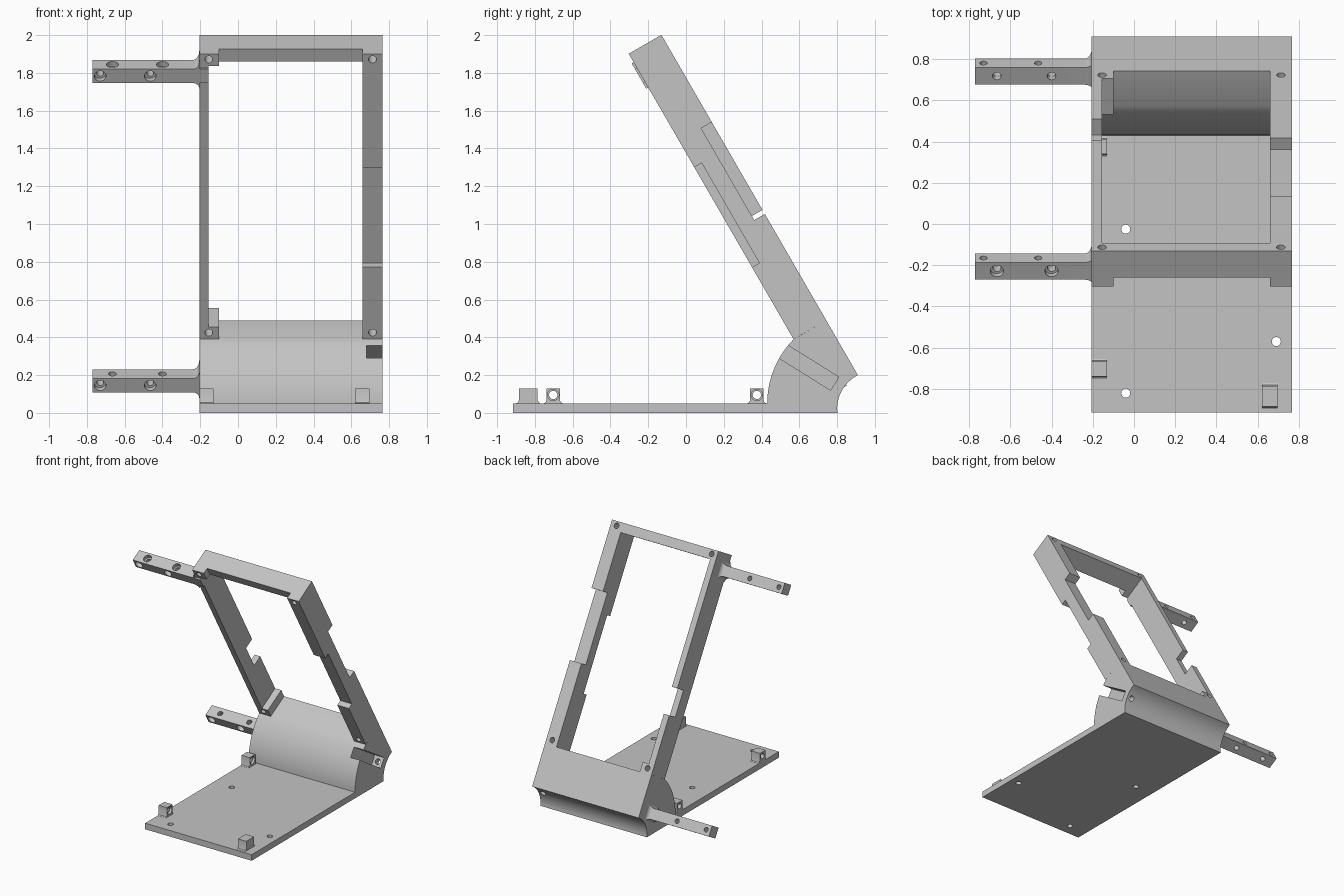
import bpy, bmesh
from math import sin, cos, pi, radians, atan2, hypot
from mathutils import Vector

cube = bpy.data.objects.get("Cube")
if cube:
    bpy.data.objects.remove(cube, do_unlink=True)

grey = bpy.data.materials.new("light grey plastic")
grey.use_nodes = True
colour = (0.55, 0.55, 0.55, 1)
grey.diffuse_color = colour
grey.node_tree.nodes["Principled BSDF"].inputs["Base Color"].default_value = colour

LEFT, RIGHT = -0.205, 0.765          # body sides in x
IN_L, IN_R, TAB = -0.155, 0.66, -0.10  # window sides and corner tab edge
LOW, WIN, TOP, THICK = 0.335, 2.005, 2.08, 0.2
HEEL = Vector((0, 0.91, 0.2))        # lower back corner of the leaning frame
ALONG = Vector((0, -0.5, 0.866))
ACROSS = Vector((0, 0.866, 0.5))


def lean(s, t, x=0):
    """Point on the leaning frame: s up its length, t from its back face."""
    return HEEL + ALONG * s + ACROSS * t + Vector((x, 0, 0))


def make(name, bm):
    bmesh.ops.recalc_face_normals(bm, faces=bm.faces)
    mesh = bpy.data.meshes.new(name)
    bm.to_mesh(mesh)
    bm.free()
    mesh.materials.append(grey)
    obj = bpy.data.objects.new(name, mesh)
    bpy.context.collection.objects.link(obj)
    return obj


def loft(name, rings):
    bm = bmesh.new()
    loops = [[bm.verts.new(p) for p in ring] for ring in rings]
    n = len(loops[0])
    for a, b in zip(loops, loops[1:]):
        for i in range(n):
            bm.faces.new((a[i], a[(i + 1) % n], b[(i + 1) % n], b[i]))
    bm.faces.new(loops[0])
    bm.faces.new(loops[-1])
    return make(name, bm)


def prism(name, points, x0, x1):
    """Side profile of (y, z) pairs extruded along x."""
    return loft(name, [[(x, y, z) for y, z in points] for x in (x0, x1)])


def lean_prism(name, points, x0, x1):
    return loft(name, [[lean(s, t, x) for s, t in points] for x in (x0, x1)])


def rect(a0, a1, b0, b1):
    return [(a0, b0), (a1, b0), (a1, b1), (a0, b1)]


def rod(start, end, r0, r1=None):
    """Round cutter between two points."""
    start, end = Vector(start), Vector(end)
    q = (end - start).to_track_quat('Z', 'Y')
    rings = []
    for p, r in ((start, r0), (end, r1 or r0)):
        rings.append([p + q @ Vector((r * cos(k * pi / 12), r * sin(k * pi / 12), 0))
                      for k in range(24)])
    return loft("cutter", rings)


def cut(obj, cutters):
    for c in cutters:
        c.hide_render = True
        m = obj.modifiers.new("cut", 'BOOLEAN')
        m.operation, m.solver, m.object = 'DIFFERENCE', 'EXACT', c
    dg = bpy.context.evaluated_depsgraph_get()
    mesh = bpy.data.meshes.new_from_object(obj.evaluated_get(dg))
    obj.modifiers.clear()
    obj.data = mesh
    for c in cutters:
        bpy.data.objects.remove(c, do_unlink=True)


def arc(cy, cz, start, end, steps=14):
    """Points on a circle about (cy, cz) from start to end."""
    a0 = atan2(start[1] - cz, start[0] - cy) % (2 * pi)
    a1 = atan2(end[1] - cz, end[0] - cy) % (2 * pi)
    r = hypot(start[0] - cy, start[1] - cz)
    return [(cy + r * cos(a0 + (a1 - a0) * k / steps),
             cz + r * sin(a0 + (a1 - a0) * k / steps)) for k in range(steps + 1)]


parts = []

# Base plate with three screw holes
base = prism("base_plate", rect(-0.915, 0.6, 0, 0.05), LEFT, RIGHT)
cut(base, [rod((x, y, -0.1), (x, y, 0.2), 0.022)
           for x, y in ((-0.04, -0.82), (0.69, -0.57), (-0.04, -0.025))])

# Curved foot joining plate and frame
front, back = lean(LOW, -THICK), lean(LOW, 0)
profile = [(0.43, 0)] + arc(0.913, 0.05, (0.43, 0.05), (front.y, front.z))
profile += [(back.y, back.z)] + arc(1.0023, 0.02, (HEEL.y, HEEL.z), (0.802, 0.02)) + [(0.802, 0)]
foot = prism("curved_foot", profile, LEFT, RIGHT)

# Side slot in the foot with a small hole out of the back
d, n = Vector((0, 0.85, -0.53)), Vector((0, 0.53, 0.85))
end = Vector((0, 0.787, 0.155))
slot = loft("cutter", [[end + n * 0.041 + o, end - n * 0.041 + o,
                        end - n * 0.041 - d * 0.4 + o, end + n * 0.041 - d * 0.4 + o]
                       for o in (Vector((0.68, 0, 0)), Vector((0.85, 0, 0)))])
mid = end + Vector((0.722, 0, 0))
cut(foot, [slot, rod(mid - d * 0.02, mid + d * 0.2, 0.022)])

# Leaning frame: rails with notches, top bar and corner tabs
right_rail = lean_prism("right_rail", [
    (LOW, 0), (0.985, 0), (0.985, -0.065), (1.547, -0.065), (1.547, 0), (TOP, 0),
    (TOP, -THICK), (1.386, -THICK), (1.386, -0.155), (0.775, -0.155), (0.775, -THICK),
    (LOW, -THICK)], IN_R, RIGHT)
left_rail = lean_prism("left_rail", [
    (LOW, 0), (0.80, 0), (0.80, -0.09), (1.01, -0.09), (1.01, 0), (TOP, 0),
    (TOP, -THICK), (LOW, -THICK)], LEFT, IN_L)
top_bar = lean_prism("top_bar", rect(WIN, TOP, -0.15, 0), TAB, IN_R)
top_tab = lean_prism("top_corner_tab", rect(WIN, TOP, -THICK, 0), IN_L, TAB)
low_tab = lean_prism("lower_corner_tab", rect(LOW, LOW + 0.075, -THICK, 0), IN_L, TAB)


def corner_hole(s, x):
    return rod(lean(s, -0.3, x), lean(s, 0.1, x), 0.021)


S_LOW, S_TOP, X_L, X_R = 0.375, 2.045, -0.155, 0.712
cut(right_rail, [corner_hole(S_LOW, X_R), corner_hole(S_TOP, X_R)])
cut(left_rail, [corner_hole(S_LOW, X_L), corner_hole(S_TOP, X_L)])
cut(top_tab, [corner_hole(S_TOP, X_L)])
cut(low_tab, [corner_hole(S_LOW, X_L)])
parts += [base, foot, right_rail, left_rail, top_bar, top_tab, low_tab]

# Drilled side arms, flaring where they meet the body
for name, s0, root, hole in (("lower_arm", 0.017, LEFT + 0.01, 0.021),
                             ("upper_arm", 1.908, IN_L, 0.032)):
    s1, t0, t1, r = s0 + 0.085, -0.212, -0.115, 0.035
    stations = [(-0.77, 0)]
    for k in range(7):
        a = k * pi / 12
        stations.append((LEFT - r + r * sin(a), r - r * cos(a)))
    if name == "upper_arm":
        stations += [(LEFT + 0.001, 0), (root, 0)]
    arm = loft(name, [[lean(s, t, x) for s, t in rect(s0 - e, s1 + e, t0, t1 + e)]
                      for x, e in stations])
    sm, tm = (s0 + s1) / 2, (t0 + t1) / 2
    holes = []
    for x in (-0.73, -0.465):
        holes.append(rod(lean(sm, t0 - 0.1, x), lean(sm, t1 + 0.1, x), 0.018))
        holes.append(rod(lean(sm, t0 - 0.05, x), lean(sm, t0 + 0.03, x), 0.031))
    for x in (-0.665, -0.40):
        holes.append(rod(lean(s0 - 0.1, tm, x), lean(s1 + 0.1, tm, x), 0.02))
        holes.append(rod(lean(s1 - 0.03, tm, x), lean(s1 + 0.05, tm, x), hole))
    cut(arm, holes)
    parts.append(arm)

# Small posts on the base plate, two of them bored sideways
for name, x0, x1, y, w, bored in (("front_left_post", LEFT, -0.13, -0.703, 0.036, True),
                                  ("rear_left_post", LEFT, -0.13, 0.375, 0.036, True),
                                  ("front_right_post", 0.62, 0.695, -0.835, 0.05, False)):
    shape = [(y - w - 0.015, 0.045), (y - w - 0.013, 0.051), (y - w - 0.004, 0.056), (y - w, 0.066),
             (y - w, 0.13), (y + w, 0.13),
             (y + w, 0.066), (y + w + 0.004, 0.056), (y + w + 0.013, 0.051), (y + w + 0.015, 0.045)]
    post = prism(name, shape, x0, x1)
    if bored:
        cut(post, [rod((x0 - 0.1, y, 0.095), (x1 + 0.1, y, 0.095), 0.022),
                   rod((x1 - 0.02, y, 0.095), (x1 + 0.1, y, 0.095), 0.03)])
    parts.append(post)

# Smooth the curved faces, keep the edges crisp
for obj in bpy.context.selected_objects:
    obj.select_set(False)
for obj in parts:
    obj.select_set(True)
bpy.context.view_layer.objects.active = base
bpy.ops.object.shade_smooth_by_angle(angle=radians(30))
